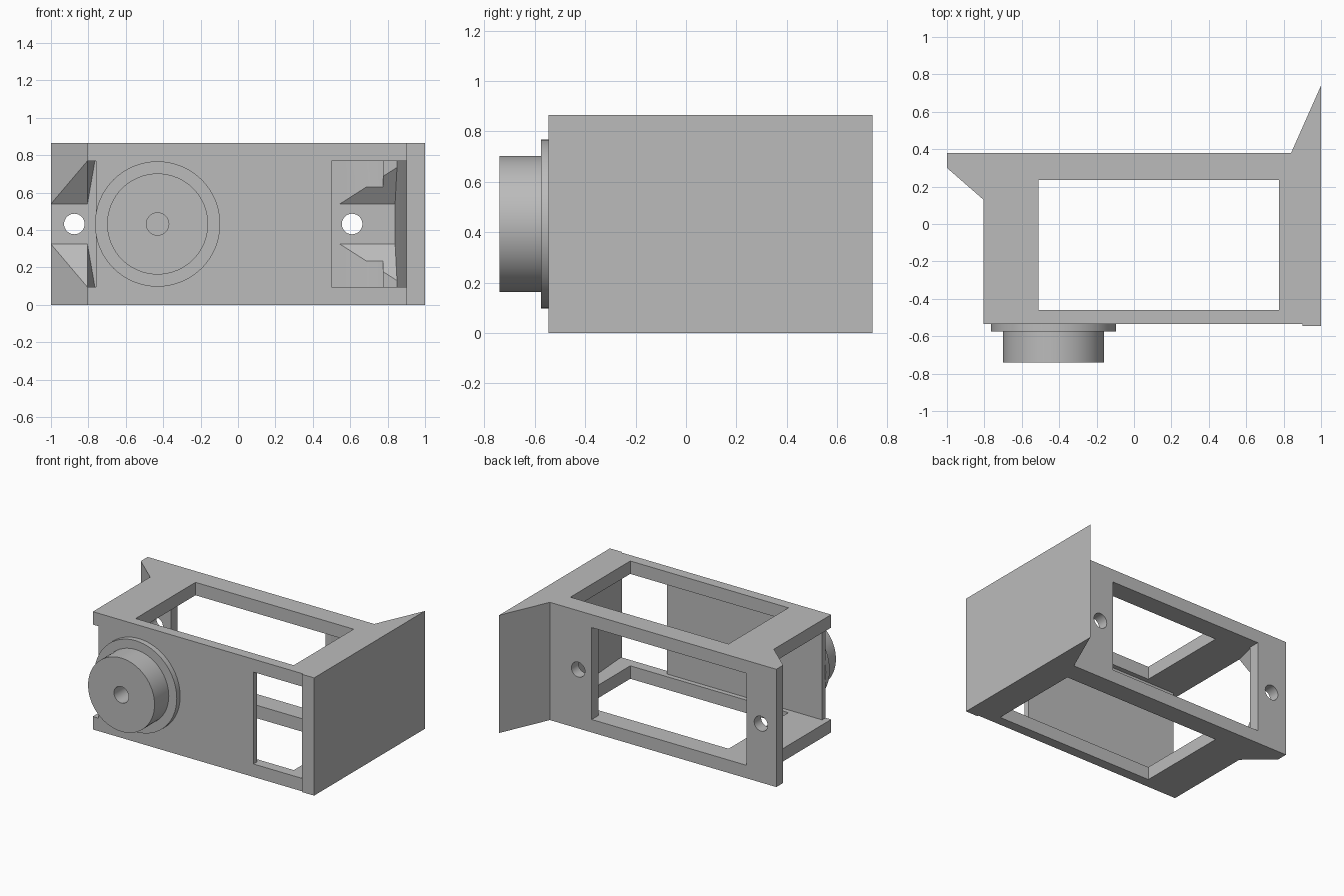
import bpy, bmesh, math
from mathutils import Matrix

if "Cube" in bpy.data.objects:
    bpy.data.objects.remove(bpy.data.objects["Cube"])

H = 0.865            # overall height
LOW, HIGH = 0.095, 0.77   # inner faces of the two plates
MID = H / 2

grey = bpy.data.materials.new("plain grey")
grey.use_nodes = True
grey.diffuse_color = (0.5, 0.5, 0.5, 1)
grey.node_tree.nodes["Principled BSDF"].inputs["Base Color"].default_value = (0.5, 0.5, 0.5, 1)


def finish(name, bm):
    bmesh.ops.recalc_face_normals(bm, faces=bm.faces)
    mesh = bpy.data.meshes.new(name)
    bm.to_mesh(mesh)
    bm.free()
    mesh.materials.append(grey)
    obj = bpy.data.objects.new(name, mesh)
    bpy.context.collection.objects.link(obj)
    return obj


def prism(name, outline, z0, z1):
    bm = bmesh.new()
    face = bm.faces.new([bm.verts.new((x, y, z0)) for x, y in outline])
    top = bmesh.ops.extrude_face_region(bm, geom=[face])["geom"]
    verts = [v for v in top if isinstance(v, bmesh.types.BMVert)]
    bmesh.ops.translate(bm, verts=verts, vec=(0, 0, z1 - z0))
    return finish(name, bm)


def box(name, x0, x1, y0, y1, z0, z1):
    return prism(name, [(x0, y0), (x1, y0), (x1, y1), (x0, y1)], z0, z1)


def rod(name, x, r, y0, y1, sides=64):
    # cylinder along y at mid height
    bm = bmesh.new()
    place = Matrix.Translation((x, (y0 + y1) / 2, MID)) @ Matrix.Rotation(math.pi / 2, 4, "X")
    bmesh.ops.create_cone(bm, cap_ends=True, segments=sides, radius1=r, radius2=r,
                          depth=y1 - y0, matrix=place)
    return finish(name, bm)


def hull(name, points, flip):
    bm = bmesh.new()
    for x, y, z in points:
        bm.verts.new((x, y, H - z if flip else z))
    bmesh.ops.convex_hull(bm, input=bm.verts)
    return finish(name, bm)


def cut(obj, cutters):
    for c in cutters:
        mod = obj.modifiers.new("cut", "BOOLEAN")
        mod.operation, mod.solver, mod.object = "DIFFERENCE", "EXACT", c
    bpy.context.view_layer.update()
    graph = bpy.context.evaluated_depsgraph_get()
    mesh = bpy.data.meshes.new_from_object(obj.evaluated_get(graph))
    obj.modifiers.clear()
    obj.data = mesh


# Cutters
cavity = prism("cavity_cutter", [
    (-1.2, 0.30), (0.84, 0.30), (0.90, -0.495), (0.90, -0.7), (0.50, -0.7),
    (0.50, -0.495), (-0.76, -0.495), (-0.76, -0.7), (-1.2, -0.7)], LOW, HIGH)
opening = box("opening_cutter", -0.51, 0.775, -0.46, 0.235, -0.1, 1)
back_window = box("back_window_cutter", -0.756, 0.50, 0.25, 0.5, LOW, HIGH)
screw_holes = [rod("screw_hole_cutter", x, 0.055, 0, 0.6, 32) for x in (-0.875, 0.61)]
shaft_hole = rod("shaft_hole_cutter", -0.43, 0.06, -0.8, -0.56, 32)

# Housing with plates, walls, wing and mounting ear
housing = prism("housing", [
    (-1, 0.38), (-1, 0.30), (-0.805, 0.13), (-0.805, -0.535), (0.90, -0.535),
    (0.90, -0.545), (1, -0.545), (1, 0.74), (0.84, 0.38)], 0, H)
cut(housing, [cavity, opening, back_window] + screw_holes)

# Gussets above and below the screw holes
parts = [housing]
for side, flip in (("upper", False), ("lower", True)):
    parts.append(hull(side + "_ear_gusset", [
        (-1, 0.30, 0.54), (-0.805, 0.30, 0.54), (-0.805, 0.13, HIGH),
        (-1, 0.30, HIGH), (-0.765, 0.30, HIGH)], flip))
    inner = hull(side + "_inner_gusset", [
        (0.545, 0.30, 0.54), (0.84, 0.30, 0.54), (0.85, 0.16, 0.735),
        (0.545, 0.30, HIGH), (0.84, 0.30, HIGH), (0.85, 0.16, HIGH)], flip)
    cut(inner, [opening])
    parts.append(inner)

# Round knob on a flange
flange = rod("knob_flange", -0.43, 0.335, -0.575, -0.53)
knob = rod("knob", -0.43, 0.27, -0.74, -0.57)
for part in (flange, knob):
    cut(part, [shaft_hole])
parts += [flange, knob]

for c in [cavity, opening, back_window, shaft_hole] + screw_holes:
    bpy.data.objects.remove(c)

# Smooth the round walls and keep the edges crisp
bpy.ops.object.select_all(action="DESELECT")
for part in parts:
    part.select_set(True)
bpy.context.view_layer.objects.active = housing
bpy.ops.object.shade_smooth_by_angle(angle=math.radians(25))
